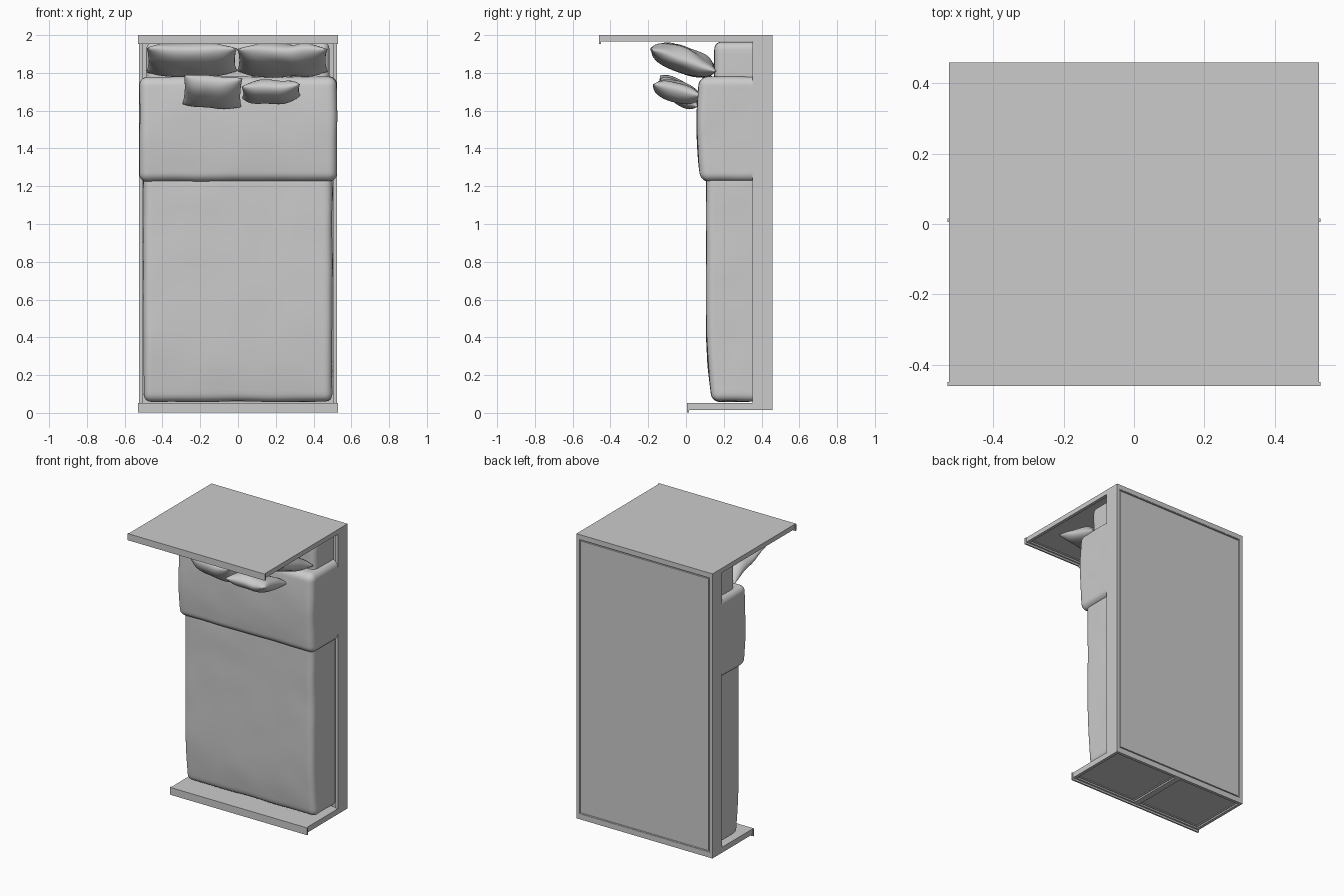
import bpy, bmesh, math
from mathutils import Vector, noise

if "Cube" in bpy.data.objects:
    bpy.data.objects.remove(bpy.data.objects["Cube"])


def finish(name, bm, angle=None):
    bmesh.ops.recalc_face_normals(bm, faces=bm.faces)
    me = bpy.data.meshes.new(name)
    bm.to_mesh(me)
    bm.free()
    ob = bpy.data.objects.new(name, me)
    bpy.context.collection.objects.link(ob)
    if angle:
        bpy.ops.object.select_all(action='DESELECT')
        ob.select_set(True)
        bpy.context.view_layer.objects.active = ob
        bpy.ops.object.shade_smooth_by_angle(angle=math.radians(angle))
    return ob


def cube(lo, hi):
    bm = bmesh.new()
    bmesh.ops.create_cube(bm, size=2)
    lo, hi = Vector(lo), Vector(hi)
    for v in bm.verts:
        v.co = (lo + hi) / 2 + v.co * (hi - lo) / 2
    return bm


def box(name, lo, hi):
    return finish(name, cube(lo, hi))


def panelled_board(name, y0, y1, z0, z1):
    """Board with two recessed panels underneath and a projecting front lip."""
    bm = cube((-0.525, y0, z0), (0.525, y1, z1))
    bmesh.ops.bisect_plane(bm, geom=bm.verts[:] + bm.edges[:] + bm.faces[:],
                           plane_co=(0, 0, 0), plane_no=(1, 0, 0))
    under = [f for f in bm.faces if f.normal.z < -0.9]
    for thick, depth in ((0.03, 0), (0.001, -0.01), (0.01, 0), (0.001, -0.006)):
        bmesh.ops.inset_individual(bm, faces=under, thickness=thick, depth=depth)
    finish(name, bm)
    box(name + "_lip", (-0.53, y0 - 0.002, z0 - 0.013), (0.53, y0 + 0.009, z1))


def soft_box(name, lo, hi, r, shape=None, amp=0.004, n=41):
    """Rounded cloth block, square where it meets the bed base at +y."""
    bm = bmesh.new()
    bmesh.ops.create_cube(bm, size=2)
    bmesh.ops.subdivide_edges(bm, edges=bm.edges[:], cuts=n, use_grid_fill=True)
    lo, hi = Vector(lo), Vector(hi)
    for v in bm.verts:
        t = Vector([math.sin(a * math.pi / 2) for a in v.co])
        p = (lo + hi) / 2 + t * (hi - lo) / 2
        c = Vector((min(max(p.x, lo.x + r), hi.x - r), max(p.y, lo.y + r),
                    min(max(p.z, lo.z + r), hi.z - r)))
        d = p - c
        if d.length > 1e-6:
            p = c + d.normalized() * min(r, max(abs(a) for a in d))
        w = min(1, (hi.y - p.y) / 0.1)
        p += noise.noise_vector(p * 5) * amp * w
        if shape:
            p.y += shape(p) * w
        v.co = p
    finish(name, bm, 50)


def pillow(name, centre, size, tilt, roll=0, seed=0):
    """Two puffed sheets joined along a pinched seam."""
    n = 28
    bm = bmesh.new()
    w, l, t = (s / 2 for s in size)
    for side in (1, -1):
        g = []
        for i in range(n + 1):
            row = []
            for j in range(n + 1):
                u = math.sin((i / n - 0.5) * math.pi)
                v = math.sin((j / n - 0.5) * math.pi)
                h = (max(0, 1 - abs(u) ** 3) * max(0, 1 - abs(v) ** 2.5)) ** 0.55
                x = w * u * (1 - 0.05 * (1 - v * v) * u * u)
                y = l * v * (1 - 0.06 * (1 - u * u) * v * v)
                k = noise.noise(Vector((x * 9, y * 9, seed)))
                z = side * t * h * (1 + 0.08 * k) + 0.012 * k
                row.append(bm.verts.new((x, y, z)))
            g.append(row)
        for i in range(n):
            for j in range(n):
                bm.faces.new((g[i][j], g[i + 1][j], g[i + 1][j + 1], g[i][j + 1]))
    bmesh.ops.remove_doubles(bm, verts=bm.verts, dist=1e-5)
    ob = finish(name, bm, 60)
    ob.location = centre
    ob.rotation_euler = (math.radians(tilt), math.radians(roll), 0)


# Head and foot boards
panelled_board("headboard", -0.458, 0.458, 1.967, 2.0)
panelled_board("footboard", 0.007, 0.458, 0.014, 0.052)

# Side rails
for side, s in (("left", -1), ("right", 1)):
    xs = sorted((s * 0.505, s * 0.525))
    box(side + "_rail", (xs[0], 0.352, 0.05), (xs[1], 0.458, 1.968))

# Base with a recessed panel on the underside
bm = cube((-0.506, 0.36, 0.05), (0.506, 0.456, 1.968))
back = [f for f in bm.faces if f.normal.y > 0.9]
bmesh.ops.inset_individual(bm, faces=back, thickness=0.006, depth=0)
bmesh.ops.inset_individual(bm, faces=back, thickness=0.002, depth=-0.008)
bmesh.ops.inset_individual(bm, faces=back, thickness=0.008, depth=0)
bmesh.ops.inset_individual(bm, faces=back, thickness=0.002, depth=0.006)
finish("bed_base", bm)

# Bedding
soft_box("mattress", (-0.485, 0.15, 0.075), (0.485, 0.361, 1.964), 0.04, amp=0.002)
soft_box("blanket", (-0.5, 0.108, 0.06), (0.5, 0.357, 1.27), 0.04,
         lambda p: 0.04 * max(0, 1 - p.z / 0.45) ** 2)
soft_box("folded_duvet", (-0.522, 0.058, 1.225), (0.524, 0.357, 1.78), 0.045,
         lambda p: 0.22 * (p.z - 1.53) ** 2)

# Pillows
pillow("large_pillow_left", (-0.245, -0.015, 1.867), (0.48, 0.37, 0.135), -20, 0, 1)
pillow("large_pillow_right", (0.235, -0.015, 1.867), (0.48, 0.37, 0.135), -20, 0, 4)
pillow("small_pillow_left", (-0.135, -0.04, 1.70), (0.31, 0.25, 0.11), -38, 3, 7)
pillow("small_pillow_right", (0.175, -0.05, 1.70), (0.31, 0.26, 0.11), -14, -2, 9)
